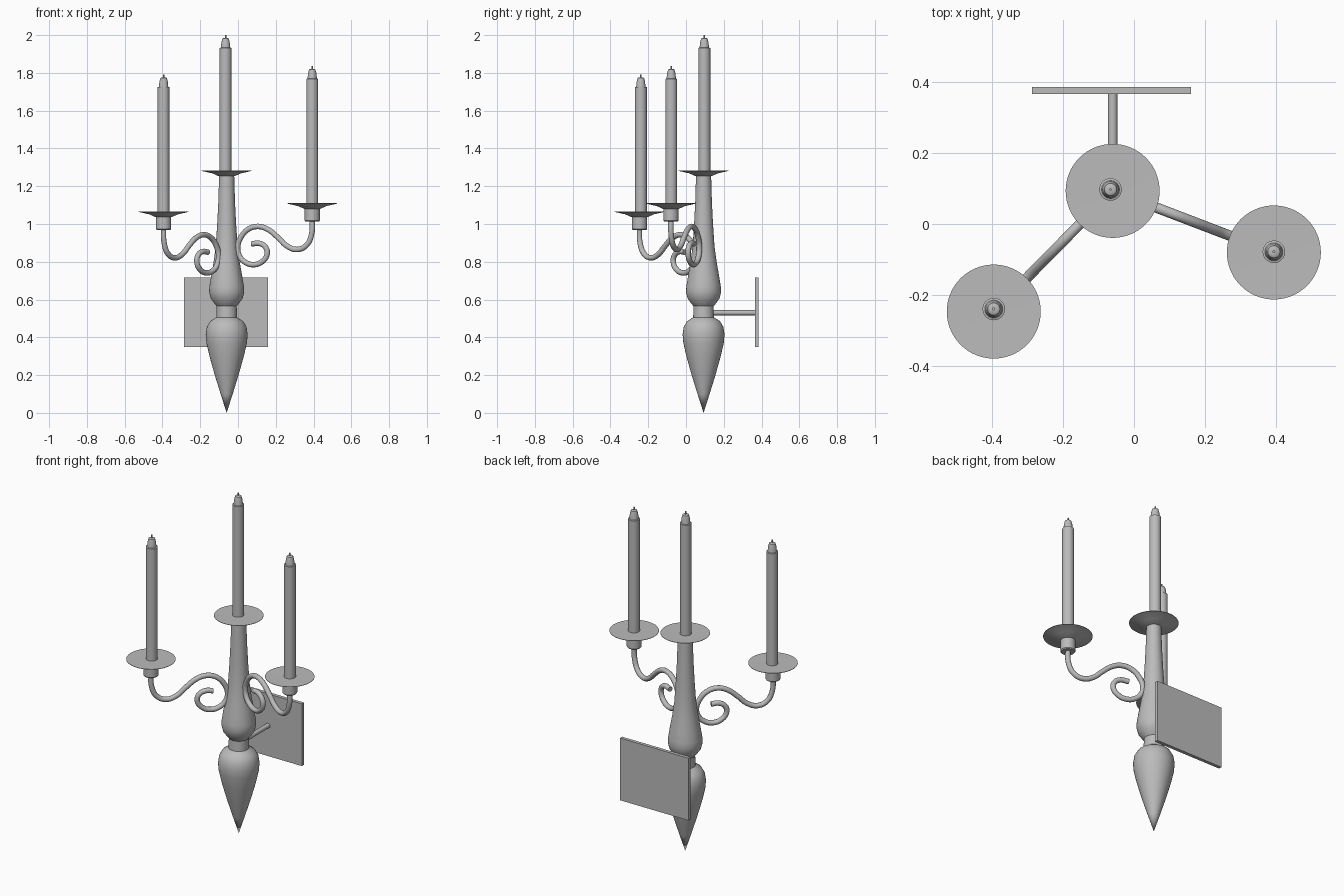
import bpy, bmesh, math
from mathutils import Vector

cube = bpy.data.objects.get("Cube")
if cube:
    bpy.data.objects.remove(cube, do_unlink=True)

metal = bpy.data.materials.new("plain_grey")
metal.use_nodes = True
GREY = (0.5, 0.5, 0.5, 1)
metal.diffuse_color = GREY
metal.node_tree.nodes["Principled BSDF"].inputs["Base Color"].default_value = GREY


def finish(obj, smooth=True):
    """Give the object its material and shading."""
    obj.data.materials.clear()
    obj.data.materials.append(metal)
    bpy.ops.object.select_all(action='DESELECT')
    obj.select_set(True)
    bpy.context.view_layer.objects.active = obj
    if smooth:
        bpy.ops.object.shade_smooth_by_angle(angle=math.radians(32))
    return obj


def lathe(name, profile, x, y, z=0, sides=40):
    """Turn a (radius, height) profile about a vertical axis."""
    bm = bmesh.new()
    verts = [bm.verts.new((r, 0, h)) for r, h in profile]
    edges = [bm.edges.new(pair) for pair in zip(verts, verts[1:])]
    bmesh.ops.spin(bm, geom=verts + edges, cent=(0, 0, 0), axis=(0, 0, 1),
                   angle=math.tau, steps=sides, use_duplicate=False)
    bmesh.ops.remove_doubles(bm, verts=bm.verts, dist=0.0005)
    bmesh.ops.recalc_face_normals(bm, faces=bm.faces)
    mesh = bpy.data.meshes.new(name)
    bm.to_mesh(mesh)
    bm.free()
    obj = bpy.data.objects.new(name, mesh)
    bpy.context.collection.objects.link(obj)
    obj.location = (x, y, z)
    return finish(obj)


def dish(name, x, y, z):
    """Shallow drip dish with its rim at height z."""
    lathe(name, [(0, -0.03), (0.042, -0.03), (0.075, -0.015), (0.132, -0.002),
                 (0.132, 0), (0, -0.001)], x, y, z, 64)


def candle(name, x, y, base, top):
    """Candle with a tapered tip and a short wick; top is the wick end."""
    shoulder, tip = top - 0.068, top - 0.016
    lathe(name, [(0, base), (0.0315, base), (0.0315, shoulder), (0.025, shoulder + 0.002),
                 (0.022, shoulder + 0.03), (0.017, tip - 0.003), (0.012, tip),
                 (0.004, tip), (0.004, top), (0, top)], x, y)


def arm(name, origin, end, drop):
    """Scrolled arm from the stem out to a candle cup."""
    path = [(0.48, 1.03), (0.476, 0.944), (0.446, 0.886), (0.395, 0.865), (0.339, 0.883),
            (0.288, 0.928), (0.232, 0.971), (0.175, 0.987), (0.119, 0.971), (0.079, 0.928),
            (0.062, 0.881), (0.073, 0.828), (0.107, 0.796), (0.153, 0.785), (0.198, 0.8),
            (0.226, 0.838), (0.22, 0.875), (0.186, 0.897), (0.141, 0.895)]
    curve = bpy.data.curves.new(name, 'CURVE')
    curve.dimensions = '3D'
    curve.bevel_depth = 0.0145
    curve.bevel_resolution = 4
    curve.use_fill_caps = True
    curve.resolution_u = 6
    spline = curve.splines.new('BEZIER')
    spline.bezier_points.add(len(path) - 1)
    for point, (s, z) in zip(spline.bezier_points, path):
        flat = origin.lerp(end, s / path[0][0])
        point.co = (flat.x, flat.y, z - drop)
        point.handle_left_type = point.handle_right_type = 'AUTO'
    obj = bpy.data.objects.new(name, curve)
    bpy.context.collection.objects.link(obj)
    bpy.ops.object.select_all(action='DESELECT')
    obj.select_set(True)
    bpy.context.view_layer.objects.active = obj
    bpy.ops.object.convert(target='MESH')
    finish(bpy.context.object)


# Turned central stem with its pointed drop
stem = Vector((-0.06, 0.093))
lathe("stem", [(0, 0), (0.032, 0.1), (0.063, 0.2), (0.091, 0.3), (0.107, 0.37),
               (0.111, 0.415), (0.105, 0.455), (0.088, 0.485), (0.055, 0.506),
               (0.053, 0.565), (0.062, 0.575), (0.084, 0.605), (0.093, 0.64),
               (0.091, 0.67), (0.083, 0.72), (0.069, 0.8), (0.058, 0.88),
               (0.05, 1.0), (0.044, 1.12), (0.04, 1.255), (0, 1.255)], *stem)
dish("centre_dish", *stem, 1.283)
candle("centre_candle", stem.x - 0.006, stem.y + 0.004, 1.27, 2.0)

# Side arms, each with a cup, a dish and a candle
for side, end, drop, shift in (("left", Vector((0.393, -0.08)), 0, 0.002),
                               ("right", Vector((-0.394, -0.246)), 0.044, 0.007)):
    arm(side + "_arm", stem, end, drop)
    lathe(side + "_cup", [(0, 1.013), (0.036, 1.013), (0.04, 1.018), (0.04, 1.085),
                          (0, 1.085)], *end, -drop)
    dish(side + "_dish", *end, 1.11 - drop)
    candle(side + "_candle", end.x, end.y + shift, 1.095 - drop, 1.836 - drop)

# Wall plate and the rod that carries the stem
bpy.ops.mesh.primitive_cube_add(size=1, location=(-0.063, 0.375, 0.533))
plate = bpy.context.object
plate.name = "wall_plate"
plate.scale = (0.446, 0.02, 0.366)
finish(plate, smooth=False)

bpy.ops.mesh.primitive_cylinder_add(vertices=24, radius=0.0135, depth=0.28,
                                    location=(stem.x, 0.23, 0.53),
                                    rotation=(math.pi / 2, 0, 0))
rod = bpy.context.object
rod.name = "wall_rod"
finish(rod)
